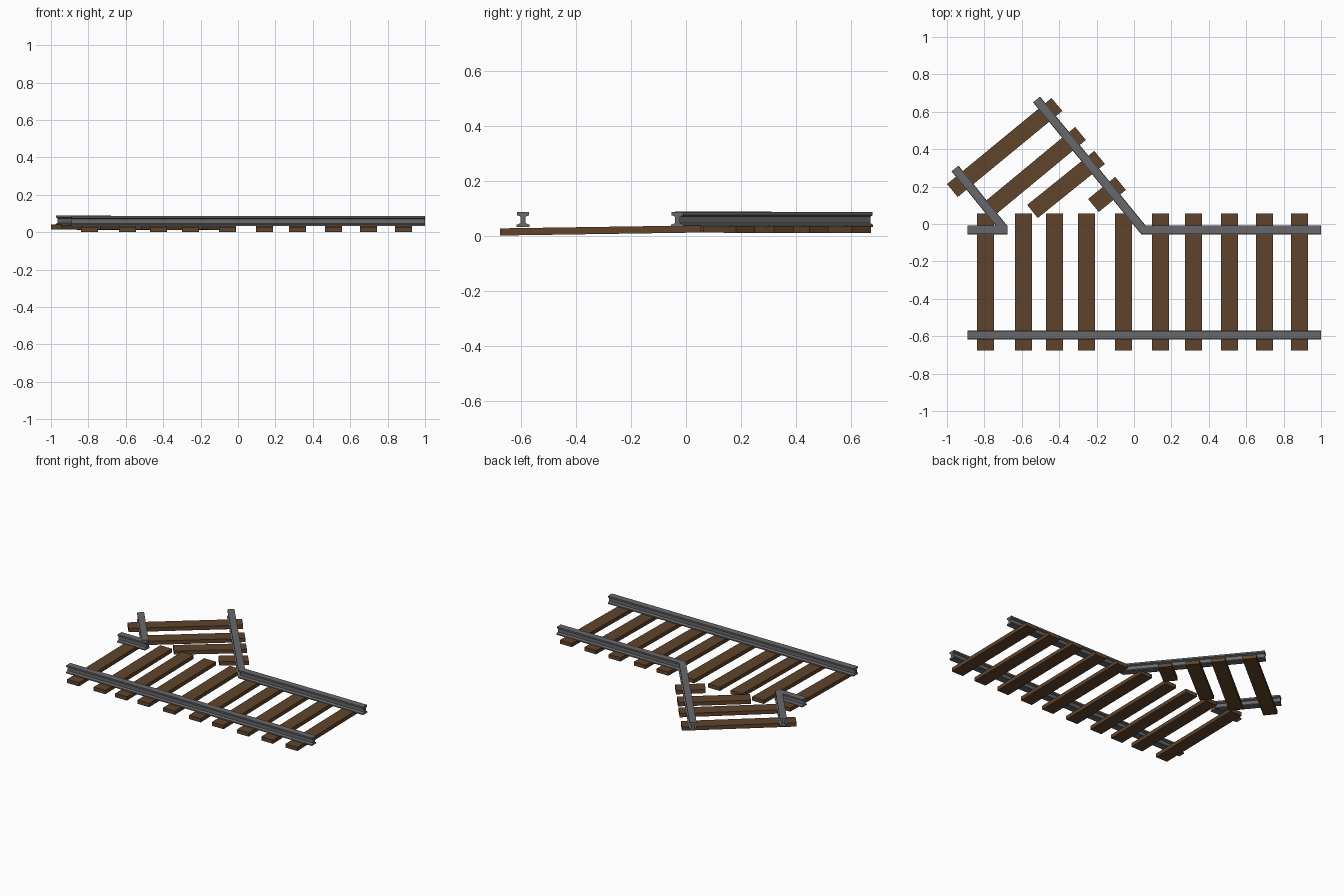
import bpy
import bmesh
from mathutils import Vector

cube = bpy.data.objects.get("Cube")
if cube:
    bpy.data.objects.remove(cube)


def material(name, rgb):
    m = bpy.data.materials.new(name)
    m.use_nodes = True
    m.diffuse_color = (*rgb, 1)
    bsdf = m.node_tree.nodes["Principled BSDF"]
    bsdf.inputs["Base Color"].default_value = (*rgb, 1)
    bsdf.inputs["Roughness"].default_value = 0.8
    return m


wood = material("brown wood", (0.115, 0.058, 0.025))
steel = material("grey steel", (0.138, 0.138, 0.145))

# Half section of a rail: foot, web and head (side offset, height)
HALF = [(0.024, 0.033), (0.024, 0.041), (0.009, 0.047),
        (0.009, 0.071), (0.022, 0.076), (0.022, 0.087)]
SECTION = HALF + [(-s, z) for s, z in reversed(HALF)]


def finish(bm, name, mat):
    bmesh.ops.recalc_face_normals(bm, faces=bm.faces)
    mesh = bpy.data.meshes.new(name)
    bm.to_mesh(mesh)
    bm.free()
    mesh.materials.append(mat)
    obj = bpy.data.objects.new(name, mesh)
    bpy.context.collection.objects.link(obj)


def rail(name, points, lift=0):
    """Sweep the rail section along a flat path with mitred corners."""
    pts = [Vector(p) for p in points]
    dirs = [(b - a).normalized() for a, b in zip(pts, pts[1:])]
    bm = bmesh.new()
    rings = []
    for i, p in enumerate(pts):
        d0, d1 = dirs[max(i - 1, 0)], dirs[min(i, len(dirs) - 1)]
        n0, n1 = Vector((-d0.y, d0.x)), Vector((-d1.y, d1.x))
        side = (n0 + n1) / (1 + n0.dot(n1))
        rings.append([bm.verts.new((p.x + side.x * s, p.y + side.y * s, z + lift))
                      for s, z in SECTION])
    count = len(SECTION)
    for a, b in zip(rings, rings[1:]):
        for i in range(count):
            j = (i + 1) % count
            bm.faces.new((a[i], a[j], b[j], b[i]))
    bm.faces.new(rings[0])
    bm.faces.new(rings[-1])
    finish(bm, name, steel)


def sleeper(name, start, end, z_start, z_end, width=0.09, thick=0.026):
    """A plank between two end centres, with its own underside heights."""
    a, b = Vector(start), Vector(end)
    d = (b - a).normalized()
    side = Vector((-d.y, d.x)) * width / 2
    bm = bmesh.new()
    rings = []
    for p, z in ((a, z_start), (b, z_end)):
        corners = ((p - side, z), (p + side, z), (p + side, z + thick), (p - side, z + thick))
        rings.append([bm.verts.new((c.x, c.y, h)) for c, h in corners])
    for i in range(4):
        j = (i + 1) % 4
        bm.faces.new((rings[0][i], rings[0][j], rings[1][j], rings[1][i]))
    bm.faces.new(rings[0])
    bm.faces.new(rings[1])
    finish(bm, name, wood)


# Rails: straight front, bent back rail, and the short pieces of the branch
rail("front_rail", [(-0.89, -0.593), (1, -0.593)])
rail("bent_back_rail", [(1, -0.031), (0.05, -0.031), (-0.521, 0.666)])
rail("short_back_rail", [(-0.89, -0.031), (-0.677, -0.031)])
rail("short_branch_rail", [(-0.695, -0.026), (-0.957, 0.297)], 0.003)

# Sleepers of the straight track, slightly raised towards the back
for i, x in enumerate((-0.794, -0.591, -0.425, -0.254, -0.056,
                       0.142, 0.318, 0.511, 0.698, 0.885)):
    sleeper(f"main_sleeper_{i + 1}", (x, -0.677), (x, 0.055), 0.002, 0.013)

# Sleepers of the branch, shortened where they meet the straight track
branch = [((-0.412, 0.639), (-0.971, 0.179)),
          ((-0.286, 0.484), (-0.765, 0.088)),
          ((-0.184, 0.356), (-0.543, 0.067)),
          ((-0.072, 0.217), (-0.217, 0.099))]
for i, (a, b) in enumerate(branch):
    sleeper(f"branch_sleeper_{i + 1}", a, b, 0.011, 0.014)
